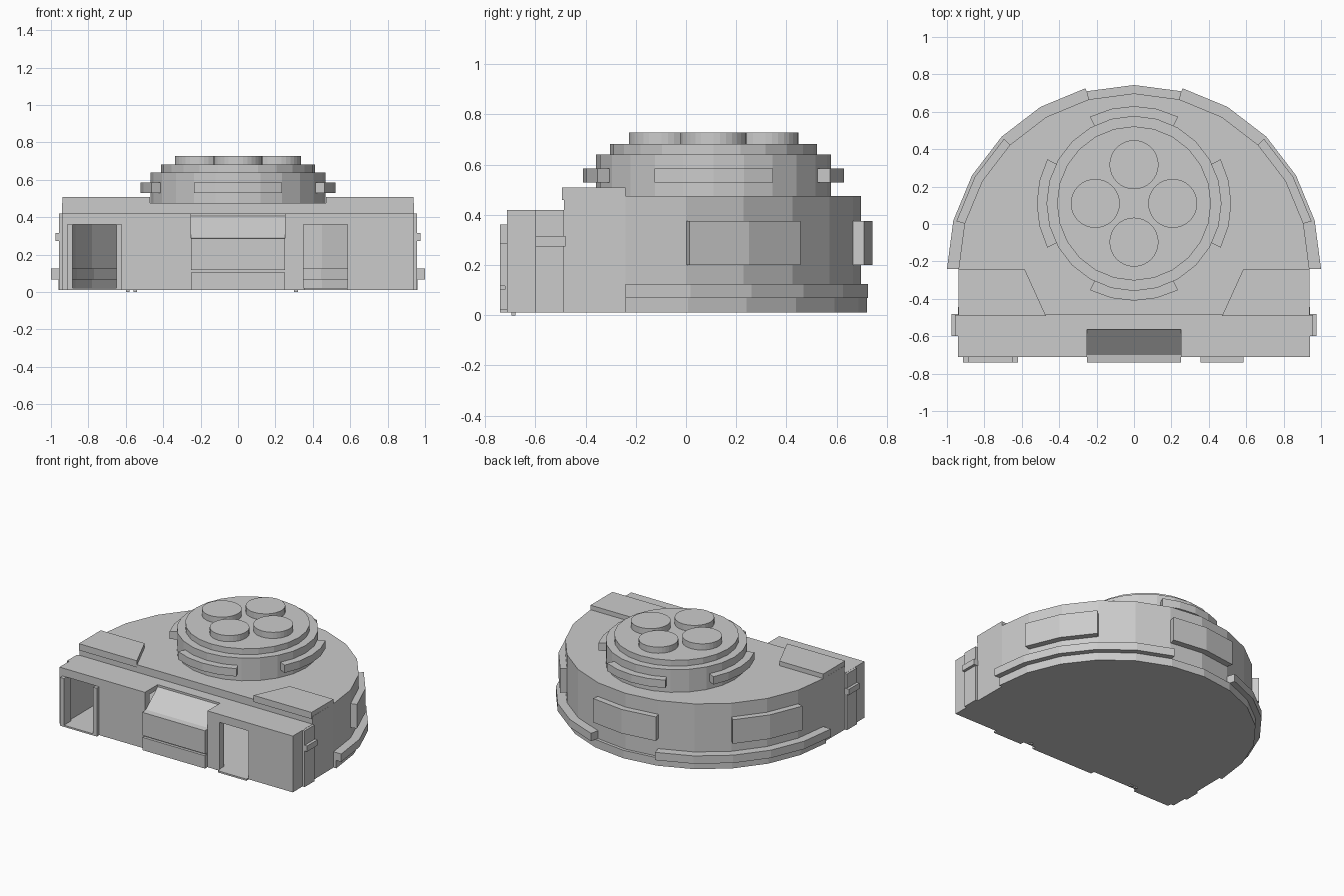
import bpy, bmesh, math
from mathutils import Vector

cube = bpy.data.objects.get("Cube")
if cube:
    bpy.data.objects.remove(cube, do_unlink=True)

grey = bpy.data.materials.new("concrete_grey")
grey.use_nodes = True
colour = (0.6, 0.6, 0.6, 1)
grey.diffuse_color = colour
grey.node_tree.nodes["Principled BSDF"].inputs["Base Color"].default_value = colour


def prism(name, points, low, high, axis="z"):
    """Extrude a 2D outline: along z it is (x, y), along x it is (y, z)."""
    bm = bmesh.new()
    place = (lambda a, b, h: (a, b, h)) if axis == "z" else (lambda a, b, h: (h, a, b))
    face = bm.faces.new([bm.verts.new(place(a, b, low)) for a, b in points])
    result = bmesh.ops.extrude_face_region(bm, geom=[face])
    verts = [g for g in result["geom"] if isinstance(g, bmesh.types.BMVert)]
    bmesh.ops.translate(bm, verts=verts, vec=Vector(place(0, 0, high - low)))
    bmesh.ops.recalc_face_normals(bm, faces=bm.faces)
    mesh = bpy.data.meshes.new(name)
    bm.to_mesh(mesh)
    bm.free()
    mesh.materials.append(grey)
    obj = bpy.data.objects.new(name, mesh)
    bpy.context.collection.objects.link(obj)
    return obj


def box(name, x, y, z):
    corners = [(x[0], y[0]), (x[1], y[0]), (x[1], y[1]), (x[0], y[1])]
    return prism(name, corners, z[0], z[1])


def arc(radius, start, end, steps, cy):
    angles = [math.radians(start + (end - start) * i / steps) for i in range(steps + 1)]
    return [(radius * math.cos(a), cy + radius * math.sin(a)) for a in angles]


def arc_block(name, inner, outer, start, end, steps, cy, low, high):
    outline = arc(outer, start, end, steps, cy) + arc(inner, start, end, steps, cy)[::-1]
    return prism(name, outline, low, high)


def drum(name, radius, cx, cy, low, high, sides):
    ring = arc(radius, 0, 360, sides, cy)[:-1]
    return prism(name, [(x + cx, y) for x, y in ring], low, high)


def cut(target, cutters):
    for cutter in cutters:
        mod = target.modifiers.new(cutter.name, "BOOLEAN")
        mod.operation = "DIFFERENCE"
        mod.solver = "EXACT"
        mod.object = cutter


HULL_Y = -0.24
TURRET_Y = 0.11
FLOOR = 0.01

# Hull: half-round rear and lower rectangular front
rear_hull = prism("rear_hull", [(-0.94, -0.485), (0.94, -0.485)] + arc(0.938, 0, 180, 12, HULL_Y),
                  FLOOR, 0.475)
front_hull = box("front_hull", (-0.94, 0.94), (-0.712, -0.485), (FLOOR, 0.42))

# Hollow interior, doorways and centre notch
cavity = prism("cavity_cutter", [(-0.9, -0.66), (0.9, -0.66)] + arc(0.9, 0, 180, 12, HULL_Y),
               0.022, 0.385)
left_way = box("left_doorway_cutter", (0.35, 0.585), (-0.8, -0.6), (0.022, 0.362))
right_way = box("right_doorway_cutter", (-0.885, -0.65), (-0.8, -0.6), (0.022, 0.362))
notch = box("notch_cutter", (-0.252, 0.252), (-0.8, -0.565), (-0.1, 0.6))
cut(rear_hull, [cavity])
cut(front_hull, [cavity, left_way, right_way, notch])
for cutter in (cavity, left_way, right_way, notch):
    cutter.hide_render = True
    cutter.hide_viewport = True
    cutter.display_type = "WIRE"

# Centre hatch with sloped top and a groove across its front
hatch = [(-0.74, FLOOR), (-0.74, 0.103), (-0.72, 0.103), (-0.72, 0.117), (-0.74, 0.117),
         (-0.74, 0.285), (-0.7, 0.29), (-0.565, 0.405), (-0.565, FLOOR)]
prism("centre_hatch", hatch, -0.252, 0.252, "x")

# Doorway sills, jambs and small feet
box("left_sill", (0.355, 0.585), (-0.74, -0.7), (FLOOR, 0.022))
box("right_sill", (-0.915, -0.62), (-0.74, -0.7), (FLOOR, 0.022))
for x in (-0.915, -0.65):
    box("right_doorway_jamb", (x, x + 0.03), (-0.74, -0.7), (FLOOR, 0.362))
for x in (-0.6, -0.56, 0.3):
    box("foot", (x, x + 0.02), (-0.695, -0.68), (0, 0.012))

# Side pillars, clips and raised corner plates
for side, label in ((1, "left"), (-1, "right")):
    def span(a, b):
        return sorted((a * side, b * side))
    box(label + "_pillar", span(0.92, 0.957), (-0.6, -0.486), (FLOOR, 0.419))
    box(label + "_clip", span(0.93, 0.977), (-0.6, -0.48), (0.273, 0.315))
    plate = [(0.938, -0.24), (0.585, -0.24), (0.47, -0.493), (0.938, -0.493)]
    prism(label + "_corner_plate", [(x * side, y) for x, y in plate], 0.46, 0.508)

# Plinth, skirt bands and curved wall panels
arc_block("plinth", 0.92, 0.96, 0, 180, 12, HULL_Y, FLOOR, 0.068)
for label, start in (("left", 0), ("right", 105)):
    arc_block(label + "_skirt_band", 0.89, 1.0, start, start + 75, 5, HULL_Y, 0.068, 0.125)
for label, start in (("left", 15), ("rear", 75), ("right", 135)):
    arc_block(label + "_wall_panel", 0.91, 0.983, start, start + 30, 2, HULL_Y, 0.2, 0.375)

# Turret: two drums, four arc clips and four round caps
drum("turret_base", 0.468, 0, TURRET_Y, 0.47, 0.64, 24)
drum("turret_top", 0.412, 0, TURRET_Y, 0.635, 0.682, 24)
for i, label in enumerate(("left", "rear", "right", "front")):
    angle = 90 * i
    arc_block(label + "_turret_clip", 0.44, 0.52, angle - 27, angle + 27, 4, TURRET_Y, 0.528, 0.585)
    a = math.radians(angle)
    drum(label + "_cap", 0.131, 0.207 * math.cos(a), TURRET_Y + 0.207 * math.sin(a),
         0.675, 0.727, 32)
